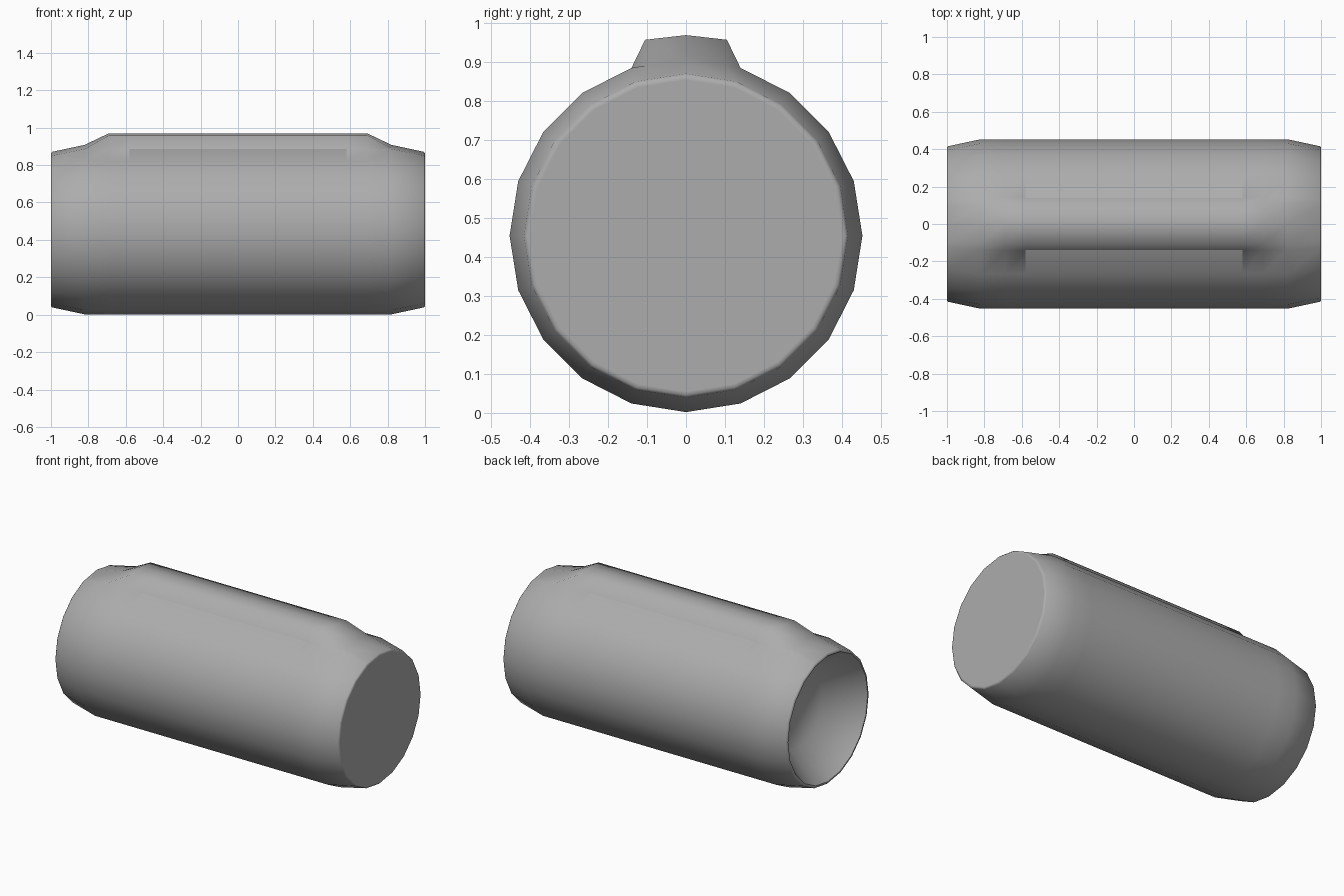
import bpy, bmesh, math

cube = bpy.data.objects.get("Cube")
if cube:
    bpy.data.objects.remove(cube, do_unlink=True)

SIDES = 20
RADIUS = 0.453
CENTRE = 0.455
GREY = (0.415, 0.415, 0.415, 1)

grey = bpy.data.materials.new("mid grey")
grey.use_nodes = True
grey.diffuse_color = GREY
grey.node_tree.nodes["Principled BSDF"].inputs["Base Color"].default_value = GREY

bm = bmesh.new()


def ring(x, r, raised=False):
    """Ring around the x axis from the top, with a ridge shoulder each side of it."""
    pts = []
    for i in range(SIDES):
        a = math.tau * i / SIDES
        pts.append((r * math.sin(a), CENTRE + r * math.cos(a)))
    if raised:
        pts[0] = (0, 0.97)
        shoulder = (0.105, 0.958)
    else:
        shoulder = [p + (q - p) * 0.75 for p, q in zip(pts[0], pts[1])]
    pts.insert(1, shoulder)
    pts.append((-shoulder[0], shoulder[1]))
    return [bm.verts.new((x, y, z)) for y, z in pts]


def bridge(a, b):
    for i in range(len(a)):
        bm.faces.new((a[i - 1], a[i], b[i], b[i - 1]))


def sharpen(a, b):
    bm.edges.get((a, b)).smooth = False


# Barrel: softened rims, tapered ends, full-width middle with the raised ridge
half = [(1.0, 0.40), (1.0, 0.409), (0.993, 0.416), (0.82, RADIUS), (0.69, RADIUS), (0.58, RADIUS)]
stations = [(-x, r) for x, r in half] + half[::-1]
rings = [ring(x, r, abs(x) < 0.75) for x, r in stations]
for a, b in zip(rings, rings[1:]):
    bridge(a, b)

# Crisp crease along each foot of the ridge, turning down the barrel at its ends
left, right = rings[5], rings[6]
for foot, below in ((2, 3), (-2, -3)):
    sharpen(left[foot], right[foot])
    for r in (left, right):
        sharpen(r[foot], r[below])

# Flat closed end
bm.faces.new(rings[-1])

# Dished end: sloping wall running into a smaller floor
floor = ring(-0.79, 0.24)
bridge(floor, rings[0])
bm.faces.new(floor)
for i in range(len(floor)):
    sharpen(rings[0][i - 1], rings[0][i])

bmesh.ops.recalc_face_normals(bm, faces=bm.faces)
for f in bm.faces:
    f.smooth = True

mesh = bpy.data.meshes.new("barrel")
bm.to_mesh(mesh)
bm.free()
mesh.materials.append(grey)
barrel = bpy.data.objects.new("barrel", mesh)
bpy.context.collection.objects.link(barrel)
